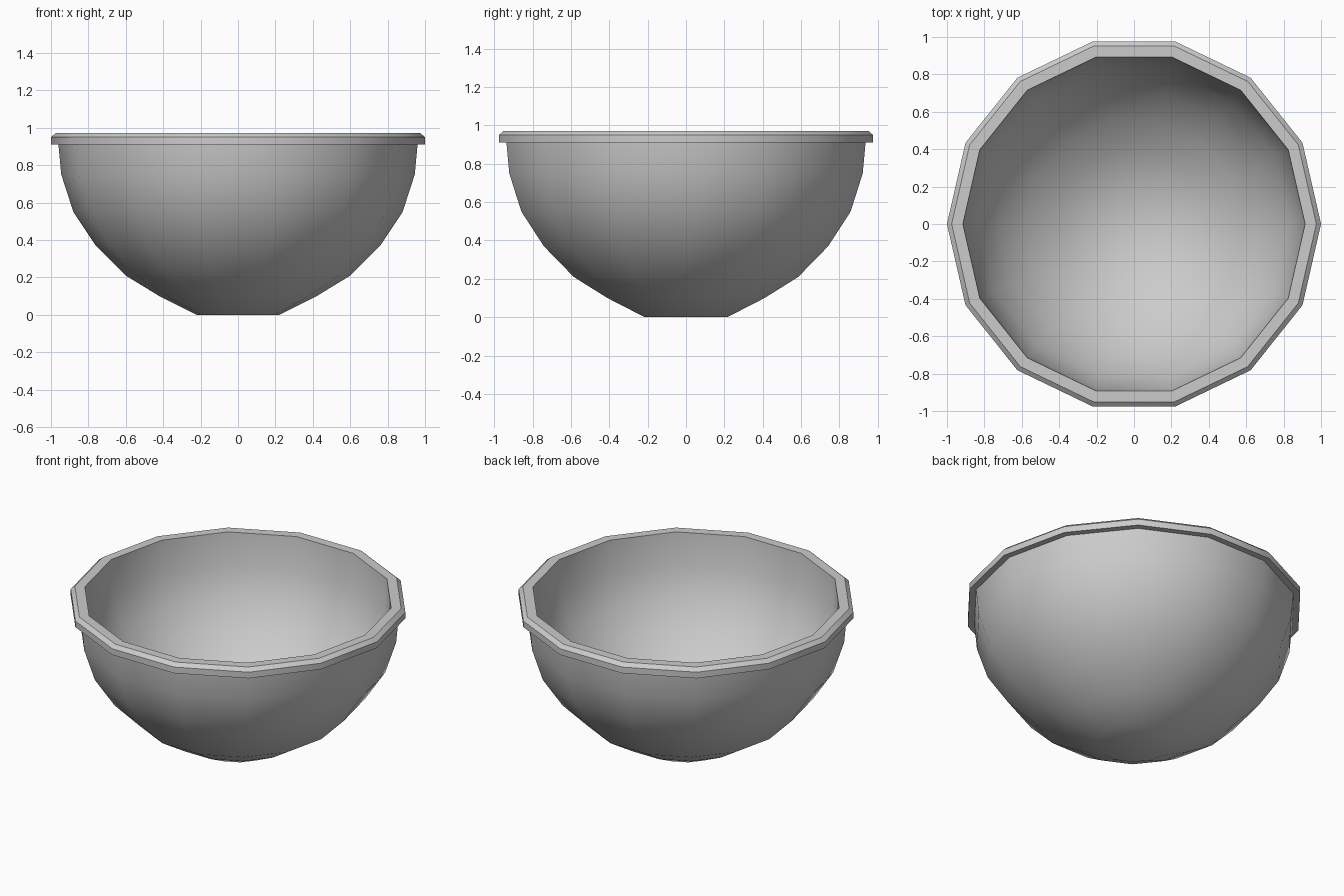
import bpy, bmesh
from math import cos, sin, tau, radians

if "Cube" in bpy.data.objects:
    bpy.data.objects.remove(bpy.data.objects["Cube"])

SIDES = 14

def lathe(name, profile):
    """Revolve an (r, z) profile; points of radius 0 become poles' flat caps."""
    bm = bmesh.new()
    rings = [[bm.verts.new((r * cos(tau * i / SIDES), r * sin(tau * i / SIDES), z))
              for i in range(SIDES)] for r, z in profile]
    for a, b in zip(rings, rings[1:]):
        for i in range(SIDES):
            j = (i + 1) % SIDES
            bm.faces.new((a[i], a[j], b[j], b[i]))
    # flat discs at both ends of the profile
    bm.faces.new(rings[0][::-1])
    bm.faces.new(rings[-1])
    bmesh.ops.recalc_face_normals(bm, faces=bm.faces)
    mesh = bpy.data.meshes.new(name)
    bm.to_mesh(mesh)
    bm.free()
    obj = bpy.data.objects.new(name, mesh)
    bpy.context.collection.objects.link(obj)
    bpy.context.view_layer.objects.active = obj
    obj.select_set(True)
    bpy.ops.object.shade_smooth_by_angle(angle=radians(35))
    obj.select_set(False)
    return obj

# Outer wall, from the flat base up to the rim
outer = [(0.22, 0.0), (0.42, 0.10), (0.60, 0.21), (0.76, 0.37),
         (0.88, 0.55), (0.945, 0.75), (0.96, 0.91)]
# Overhanging rim with a small chamfer
rim = [(1.0, 0.91), (1.0, 0.95), (0.975, 0.972), (0.915, 0.972)]
# Inner wall, back down to the floor
inner = [(0.90, 0.76), (0.835, 0.57), (0.725, 0.405), (0.575, 0.253),
         (0.40, 0.145), (0.21, 0.05)]

lathe("bowl", outer + rim + inner)
